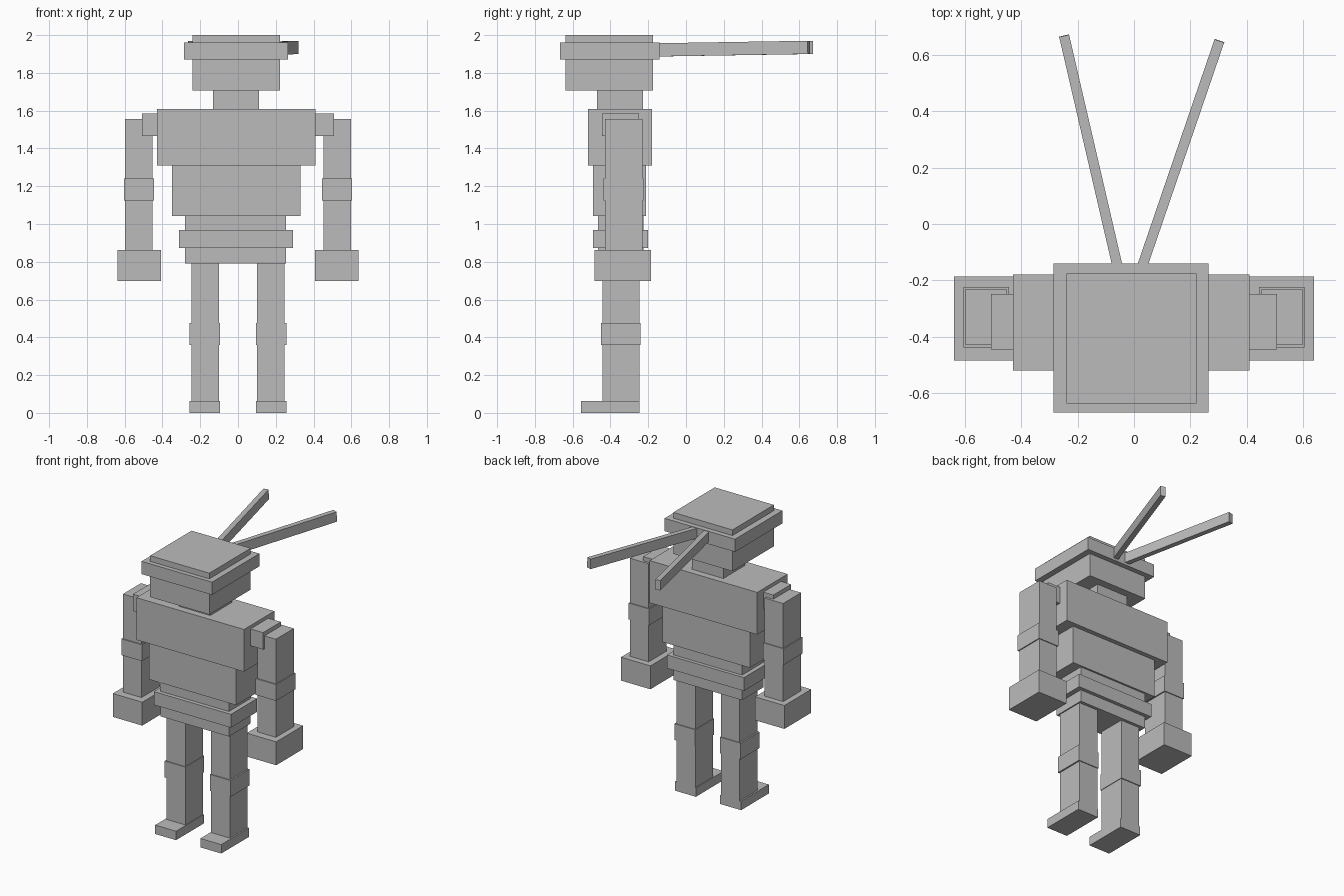
import bpy
import bmesh
from mathutils import Vector

if "Cube" in bpy.data.objects:
    bpy.data.objects.remove(bpy.data.objects["Cube"])

grey = bpy.data.materials.new("plain_grey")
grey.diffuse_color = (0.5, 0.5, 0.5, 1)
grey.use_nodes = True
grey.node_tree.nodes["Principled BSDF"].inputs["Base Color"].default_value = grey.diffuse_color


def make_object(name, bm):
    mesh = bpy.data.meshes.new(name)
    bm.to_mesh(mesh)
    bm.free()
    mesh.materials.append(grey)
    obj = bpy.data.objects.new(name, mesh)
    bpy.context.collection.objects.link(obj)
    return obj


def box(name, xs, ys, zs):
    """Box from its (min, max) extent on each axis."""
    bm = bmesh.new()
    bmesh.ops.create_cube(bm, size=1)
    for v in bm.verts:
        v.co = [sum(r) / 2 + c * (r[1] - r[0]) for c, r in zip(v.co, (xs, ys, zs))]
    return make_object(name, bm)


def rod(name, start, end, width, height):
    """Square-ended bar between two points."""
    start, end = Vector(start), Vector(end)
    axis = end - start
    bm = bmesh.new()
    bmesh.ops.create_cube(bm, size=1)
    for v in bm.verts:
        v.co = (v.co.x * width, v.co.y * axis.length, v.co.z * height)
    obj = make_object(name, bm)
    obj.location = (start + end) / 2
    obj.rotation_euler = axis.to_track_quat('Y', 'Z').to_euler()
    return obj


# Head and hat band
box("head", (-0.24, 0.222), (-0.637, -0.175), (1.708, 2.0))
box("head_band", (-0.285, 0.265), (-0.668, -0.14), (1.87, 1.96))
box("neck", (-0.132, 0.112), (-0.47, -0.228), (1.60, 1.715))

# Torso
box("chest", (-0.43, 0.41), (-0.519, -0.18), (1.31, 1.608))
box("abdomen", (-0.35, 0.33), (-0.492, -0.212), (1.042, 1.315))
box("waist", (-0.28, 0.255), (-0.465, -0.225), (0.79, 1.045))
box("belt", (-0.312, 0.29), (-0.493, -0.2), (0.873, 0.967))

# Trailing head band ties
rod("left_tie", (-0.047, -0.2, 1.921), (-0.248, 0.668, 1.935), 0.036, 0.07)
rod("right_tie", (0.012, -0.2, 1.921), (0.303, 0.65, 1.935), 0.036, 0.07)

# Limbs on both sides
for side, s in (("left", -1), ("right", 1)):
    def limb(name, x0, x1, ys, zs):
        box(f"{side}_{name}", sorted((s * x0, s * x1)), ys, zs)

    limb("shoulder", 0.40, 0.508, (-0.446, -0.248), (1.465, 1.584))
    limb("arm", 0.452, 0.597, (-0.43, -0.23), (0.85, 1.555))
    limb("elbow", 0.444, 0.604, (-0.438, -0.224), (1.125, 1.24))
    limb("hand", 0.408, 0.638, (-0.485, -0.186), (0.698, 0.863))
    limb("leg", 0.10, 0.247, (-0.443, -0.246), (0.0, 0.80))
    limb("knee", 0.096, 0.258, (-0.45, -0.24), (0.36, 0.475))
    limb("foot", 0.095, 0.258, (-0.555, -0.246), (0.0, 0.063))
